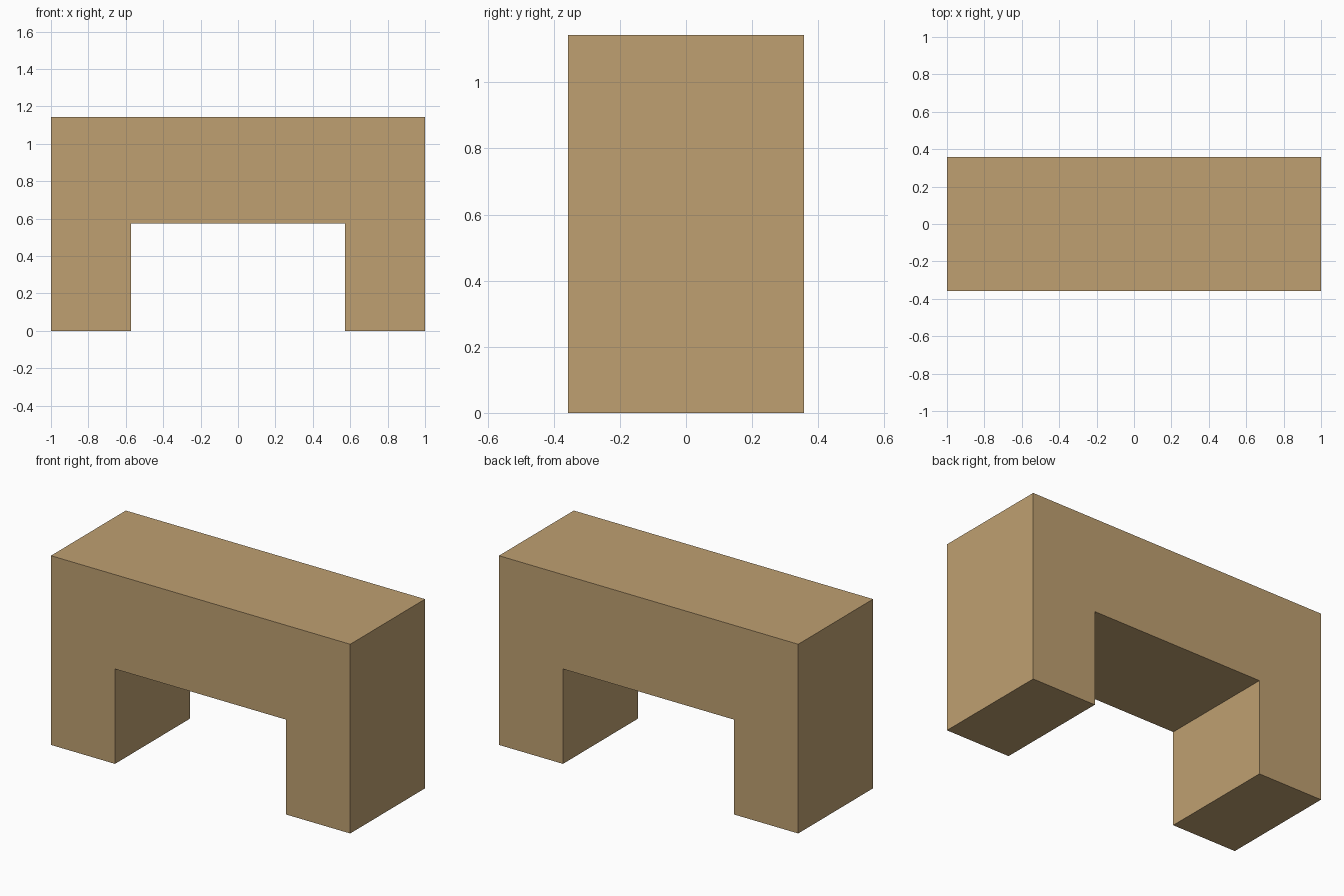
import bpy
import bmesh

cube = bpy.data.objects.get("Cube")
if cube:
    bpy.data.objects.remove(cube, do_unlink=True)

# Overall sizes
HALF_W, HALF_D, HEIGHT = 1.0, 0.357, 1.143
OPEN_HALF_W, OPEN_H = 0.572, 0.573

# Tan wood colour
wood = bpy.data.materials.new("tan_wood")
wood.use_nodes = True
colour = (0.52, 0.352, 0.166, 1.0)
wood.diffuse_color = colour
wood.node_tree.nodes["Principled BSDF"].inputs["Base Color"].default_value = colour

# Right half of the bridge outline, mirrored to the left
half = [(OPEN_HALF_W, OPEN_H), (OPEN_HALF_W, 0), (HALF_W, 0), (HALF_W, HEIGHT)]
outline = half + [(-x, z) for x, z in reversed(half)]

# Extrude the outline from front to back as one solid block
bm = bmesh.new()
face = bm.faces.new([bm.verts.new((x, -HALF_D, z)) for x, z in outline])
result = bmesh.ops.extrude_face_region(bm, geom=[face])
moved = [v for v in result["geom"] if isinstance(v, bmesh.types.BMVert)]
bmesh.ops.translate(bm, verts=moved, vec=(0, 2 * HALF_D, 0))
bmesh.ops.recalc_face_normals(bm, faces=bm.faces)

mesh = bpy.data.meshes.new("bridge_block")
bm.to_mesh(mesh)
bm.free()
mesh.materials.append(wood)
block = bpy.data.objects.new("bridge_block", mesh)
bpy.context.collection.objects.link(block)
